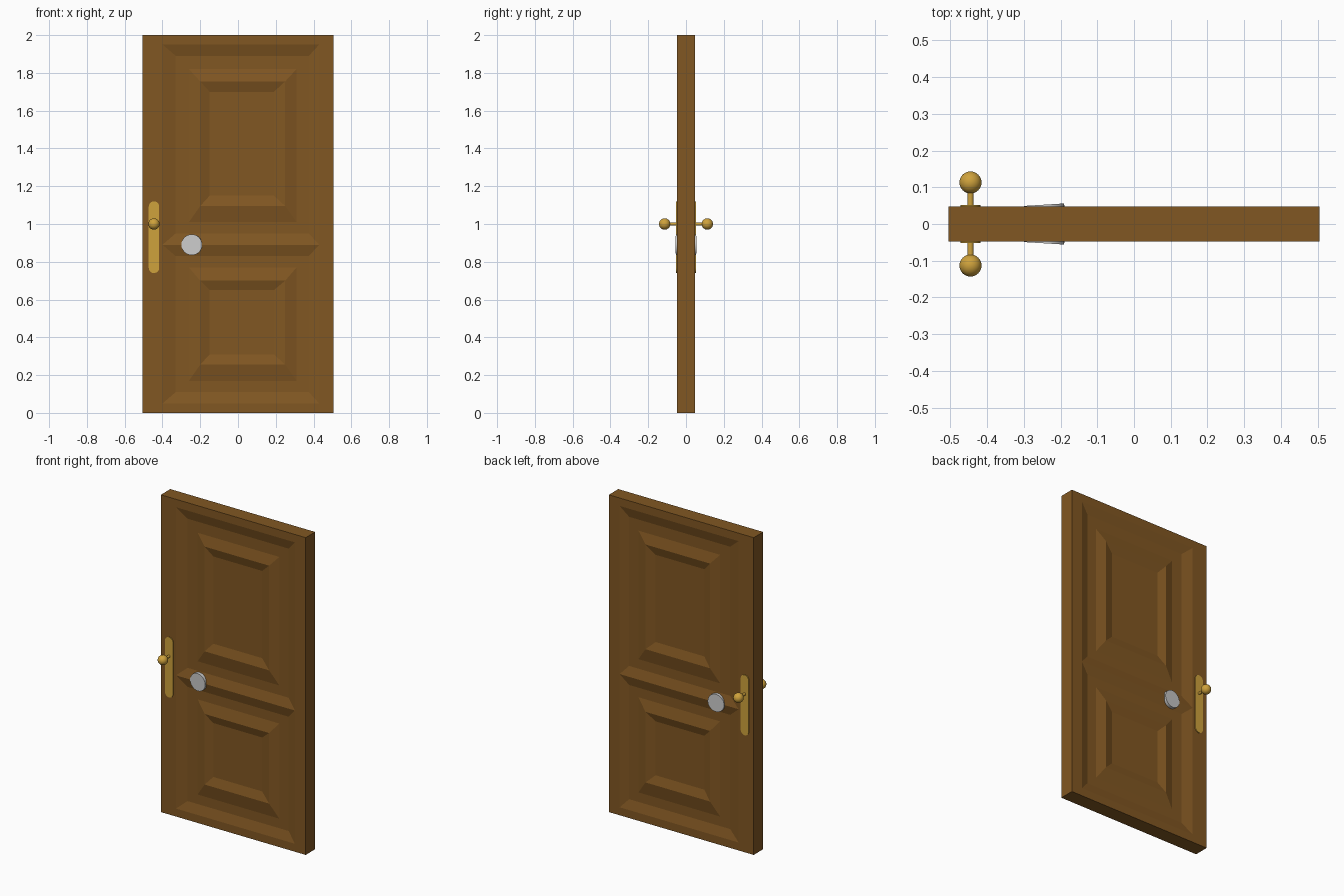
import bpy, bmesh, math

if "Cube" in bpy.data.objects:
    bpy.data.objects.remove(bpy.data.objects["Cube"])

HALF_W, HALF_T, HEIGHT, RECESS = 0.505, 0.047, 2.0, 0.016


def material(name, rgb):
    m = bpy.data.materials.new(name)
    m.diffuse_color = (*rgb, 1)
    m.use_nodes = True
    m.node_tree.nodes["Principled BSDF"].inputs["Base Color"].default_value = m.diffuse_color
    return m


wood = material("wood", (0.22, 0.095, 0.016))
brass = material("brass", (0.62, 0.36, 0.045))


def finish(bm, name, mat=None, smooth=False):
    bmesh.ops.remove_doubles(bm, verts=bm.verts, dist=0.0002)
    bmesh.ops.recalc_face_normals(bm, faces=bm.faces)
    me = bpy.data.meshes.new(name)
    bm.to_mesh(me)
    bm.free()
    ob = bpy.data.objects.new(name, me)
    bpy.context.collection.objects.link(ob)
    if mat:
        me.materials.append(mat)
    if smooth:
        bpy.context.view_layer.objects.active = ob
        ob.select_set(True)
        bpy.ops.object.shade_smooth_by_angle(angle=math.radians(35))
        ob.select_set(False)
    return ob


# Door leaf: nested rings (x0, x1, z0, z1) alternate between face and recess level
X_RINGS = [(-0.40, 0.43), (-0.33, 0.375), (-0.26, 0.31), (-0.20, 0.25), (-0.15, 0.19)]
Z_UPPER = [(0.89, 1.95), (0.95, 1.89), (1.01, 1.82), (1.095, 1.755), (1.15, 1.70)]
Z_LOWER = [(0.05, 0.89), (0.11, 0.83), (0.17, 0.77), (0.255, 0.70), (0.31, 0.65)]
DEPTHS = [0, RECESS, RECESS, 0, RECESS]


def rect(x0, x1, z0, z1, y):
    return [(x0, y, z0), (x1, y, z0), (x1, y, z1), (x0, y, z1)]


bm = bmesh.new()


def face(points):
    bm.faces.new([bm.verts.new(p) for p in points])


for s in (-1, 1):
    y = s * HALF_T
    a = rect(-HALF_W, HALF_W, 0, HEIGHT, y)
    b = rect(-0.40, 0.43, 0.05, 1.95, y)
    # stiles and rails
    face([a[0], a[1], b[1], b[0]])
    face([a[1], a[2], b[2], (0.43, y, 0.89), b[1]])
    face([a[2], a[3], b[3], b[2]])
    face([a[3], a[0], b[0], (-0.40, y, 0.89), b[3]])
    # moulded panels
    for zs in (Z_UPPER, Z_LOWER):
        rings = [rect(*x, *z, s * (HALF_T - d)) for x, z, d in zip(X_RINGS, zs, DEPTHS)]
        for outer, inner in zip(rings, rings[1:]):
            for i in range(4):
                j = (i + 1) % 4
                face([outer[i], outer[j], inner[j], inner[i]])
        face(rings[-1])
# edges of the leaf
f, k = (rect(-HALF_W, HALF_W, 0, HEIGHT, s * HALF_T) for s in (-1, 1))
for i in range(4):
    j = (i + 1) % 4
    face([f[i], f[j], k[j], k[i]])
finish(bm, "door_leaf", wood)


def lathe(name, profile, loc, s, mat, segments=32):
    """Revolve (radius, y) points about the y axis through loc."""
    bm = bmesh.new()
    vs = [bm.verts.new((r, s * y, 0)) for r, y in profile]
    es = [bm.edges.new(p) for p in zip(vs, vs[1:])]
    bmesh.ops.spin(bm, geom=vs + es, cent=(0, 0, 0), axis=(0, 1, 0),
                   angle=math.tau, steps=segments)
    ob = finish(bm, name, mat, True)
    ob.location = loc
    return ob


HX = -0.445
for s, side in ((-1, "front"), (1, "back")):
    # round-ended backplate
    r, z0, z1 = 0.0275, 0.74, 1.12
    outline = []
    for cz, start in ((z1 - r, 0), (z0 + r, math.pi)):
        for i in range(13):
            t = start + math.pi * i / 12
            outline.append((HX + r * math.cos(t), cz + r * math.sin(t)))
    bm = bmesh.new()
    cap = bm.faces.new([bm.verts.new((x, s * 0.04, z)) for x, z in outline])
    ext = bmesh.ops.extrude_face_region(bm, geom=[cap], use_keep_orig=True)
    bmesh.ops.translate(bm, vec=(0, s * 0.012, 0),
                        verts=[v for v in ext["geom"] if isinstance(v, bmesh.types.BMVert)])
    finish(bm, "backplate_" + side, brass, True)

    # stem and ball knob in one turned profile
    profile = [(0, 0.045), (0.008, 0.045), (0.008, 0.084)]
    for i in range(2, 17):
        t = math.pi * i / 16
        profile.append((abs(0.03 * math.sin(t)), 0.113 - 0.03 * math.cos(t)))
    lathe("knob_" + side, profile, (HX, 0, 1.0), s, brass)

    # slightly tilted lock disc
    disc = lathe("lock_disc_" + side, [(0, -0.02), (0.055, -0.02), (0.055, 0), (0, 0)],
                 (-0.245, s * 0.0525, 0.89), s, None)
    disc.rotation_euler.z = s * math.radians(3.5)
